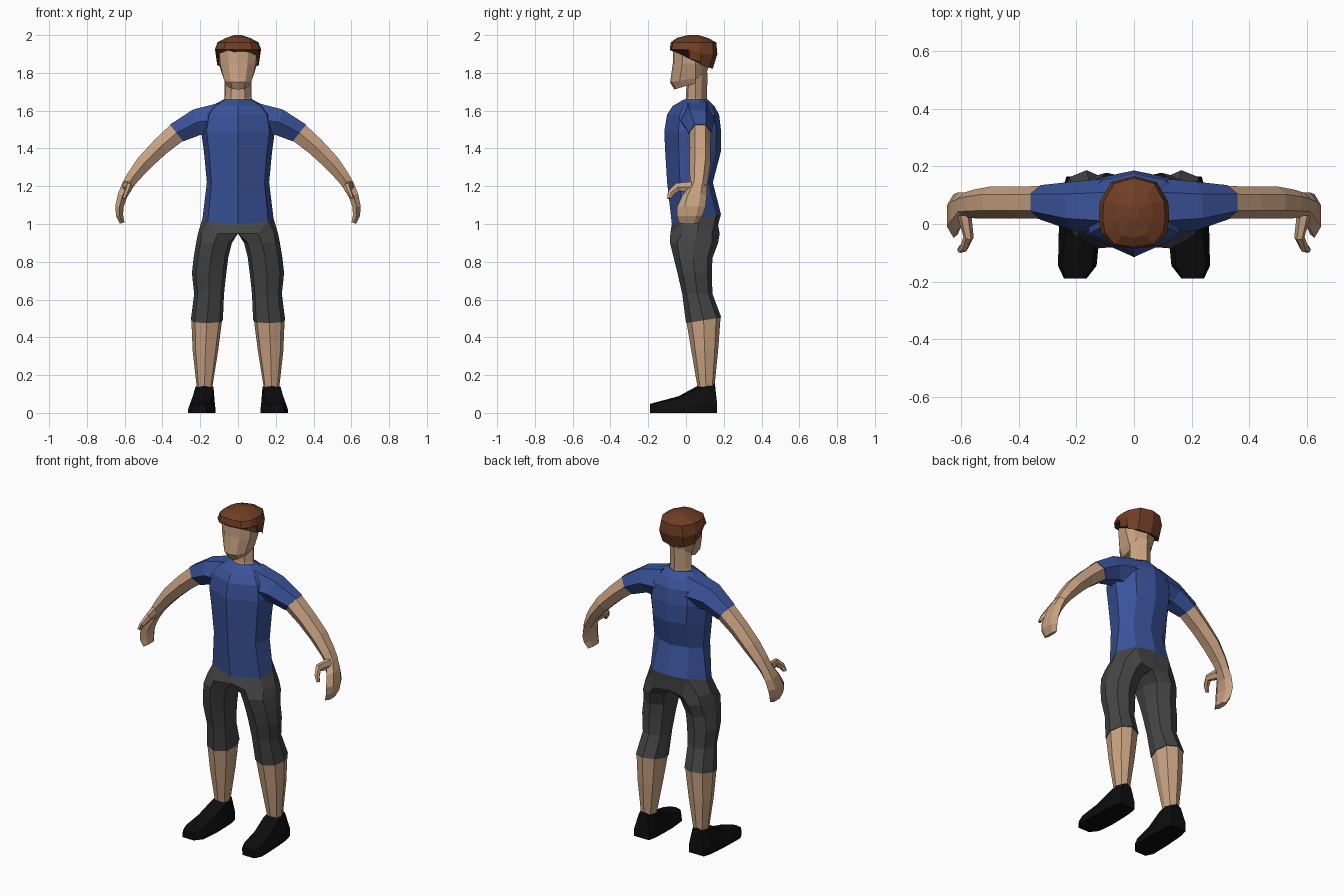
import bpy, bmesh, math
from mathutils import Vector


def material(name, rgb):
    m = bpy.data.materials.new(name)
    m.diffuse_color = (*rgb, 1)
    return m


SKIN = material("skin", (0.58, 0.36, 0.22))
SHIRT = material("blue cloth", (0.042, 0.085, 0.32))
SHORTS = material("grey cloth", (0.06, 0.06, 0.06))
SHOE = material("black leather", (0.004, 0.004, 0.004))
HAIR = material("brown hair", (0.16, 0.048, 0.018))


def loft(name, rings, mat, closed=True):
    """Skin a stack of rings on the +x side, cap it and mirror it across x = 0."""
    bm = bmesh.new()
    rows = [[bm.verts.new(p) for p in r] for r in rings]
    n = len(rows[0])

    def face(vs):
        if any(abs(v.co.x) > 1e-4 for v in vs):
            bm.faces.new(vs)

    for a, b in zip(rows, rows[1:]):
        for i in range(n if closed else n - 1):
            j = (i + 1) % n
            face((a[i], a[j], b[j], b[i]))
    face(rows[0][::-1])
    face(rows[-1])
    bmesh.ops.mirror(bm, geom=bm.verts[:] + bm.edges[:] + bm.faces[:],
                     axis='X', merge_dist=0.0005)
    bmesh.ops.remove_doubles(bm, verts=bm.verts[:], dist=0.0002)
    bmesh.ops.recalc_face_normals(bm, faces=bm.faces[:])
    me = bpy.data.meshes.new(name)
    bm.to_mesh(me)
    bm.free()
    me.materials.append(mat)
    ob = bpy.data.objects.new(name, me)
    bpy.context.collection.objects.link(ob)
    return ob


def hexring(c, d, thick, wide, u=(0, 1, 0)):
    """Six-sided ring round c, across direction d, with points at +-u."""
    d, u = Vector(d).normalized(), Vector(u)
    n = d.cross(u).normalized()
    u = n.cross(d)
    return [Vector(c) + u * wide * math.cos(k * math.pi / 3)
            + n * thick * 1.15 * math.sin(k * math.pi / 3) for k in range(6)]


# shirt body: half sections from front ridge to back ridge
def body(z, w, yf, yb, tilt=0.0):
    pts = [(0, yf), (0.85 * w, yf + 0.4 * (0.07 - yf)), (w, 0.07),
           (0.62 * w, yb - 0.025), (0, yb)]
    return [(x, y, z + tilt * y) for x, y in pts]


hem = body(1.015, 0.188, -0.075, 0.185, 0.2)
loft("shirt_body", [hem, body(1.22, 0.165, -0.10, 0.142), body(1.38, 0.18, -0.11, 0.184),
                    body(1.49, 0.195, -0.115, 0.186), body(1.58, 0.18, -0.10, 0.175),
                    body(1.625, 0.14, -0.07, 0.15), body(1.66, 0.075, -0.01, 0.115)],
     SHIRT, closed=False)

# sleeves
CUFF = ((0.325, 0.075, 1.482), (0.75, 0, -0.6))
loft("sleeves", [hexring((0.08, 0.06, 1.555), (1, 0, -0.1), 0.09, 0.10),
                 hexring((0.215, 0.062, 1.54), (1, 0, -0.35), 0.07, 0.085),
                 hexring(*CUFF, 0.057, 0.06)], SHIRT)

# bare arms
loft("arms", [hexring(*CUFF, 0.054, 0.057),
              hexring((0.41, 0.075, 1.41), (0.75, 0, -0.65), 0.048, 0.055),
              hexring((0.495, 0.075, 1.325), (0.65, 0, -0.75), 0.043, 0.056),
              hexring((0.555, 0.07, 1.25), (0.6, 0, -0.8), 0.035, 0.05),
              hexring((0.588, 0.065, 1.2), (0.5, 0, -0.9), 0.03, 0.045)], SKIN)

# hands and thumbs
loft("hands", [hexring((0.585, 0.065, 1.205), (0.5, 0, -0.9), 0.03, 0.045),
               hexring((0.612, 0.045, 1.15), (0.4, 0, -0.9), 0.026, 0.065),
               hexring((0.628, 0.028, 1.09), (0.1, 0, -1), 0.022, 0.075),
               hexring((0.627, 0.02, 1.045), (-0.15, 0, -1), 0.019, 0.068),
               hexring((0.613, 0.015, 1.005), (-0.3, 0, -1), 0.013, 0.052)], SKIN)
loft("thumbs", [hexring((0.59, 0.03, 1.195), (0, -1, 0), 0.03, 0.025, (1, 0, 0)),
                hexring((0.575, -0.045, 1.195), (0.1, -1, -0.4), 0.022, 0.018, (1, 0, 0)),
                hexring((0.59, -0.08, 1.165), (0.3, -0.6, -0.8), 0.017, 0.015, (1, 0, 0)),
                hexring((0.605, -0.09, 1.135), (0.3, -0.2, -1), 0.01, 0.01, (1, 0, 0))], SKIN)


# legs: eight-sided sections inside a box, heights tilting with depth
def leg(z, x0, x1, y0, y1, tilt=0.0):
    w, d = x1 - x0, y1 - y0
    pts = [(0, 0.5), (0.1, 0.15), (0.5, 0), (0.88, 0.15),
           (1, 0.5), (0.85, 0.87), (0.5, 1), (0.12, 0.85)]
    return [(x0 + a * w, y0 + b * d, z + tilt * b) for a, b in pts]


def pelvis(z, w, yf, yb, tilt=0.0):
    h = body(z, w, yf, yb, tilt)
    mid = (h[0][1] + h[4][1]) / 2
    return [(0, mid, z + tilt * mid), h[0], h[1], h[1], h[2], h[3], h[3], h[4]]


def hips(z, w, yf, yb):
    return [(0, 0.05, z), (0, yf + 0.025, z), (0.5 * w, yf, z), (0.9 * w, yf + 0.06, z),
            (w, 0.06, z), (0.85 * w, yb - 0.04, z), (0.45 * w, yb, z), (0, yb - 0.02, z)]


knee = leg(0.475, 0.08, 0.25, 0.0, 0.187, 0.03)
loft("shorts", [pelvis(1.015, 0.188, -0.075, 0.185, 0.2),
                hips(0.95, 0.212, -0.083, 0.178),
                leg(0.90, 0.032, 0.222, -0.085, 0.17),
                leg(0.82, 0.052, 0.235, -0.065, 0.14),
                leg(0.74, 0.062, 0.244, -0.045, 0.137),
                leg(0.63, 0.074, 0.232, -0.02, 0.14), knee], SHORTS)
loft("lower_legs", [leg(0.478, 0.084, 0.247, 0.003, 0.183, 0.03),
                    leg(0.33, 0.105, 0.24, 0.028, 0.17),
                    leg(0.13, 0.137, 0.218, 0.062, 0.15)], SKIN)


# shoes: sections from heel to toe
def shoe(y, x0, x1, t0, t1, h, back=0.0):
    m = (t0 + t1) / 2
    return [(x0, y, 0), (x1, y, 0), (x1, y, 0.3 * h), (t1, y - back, 0.9 * h),
            (m, y - back, h), (t0, y - back, 0.9 * h), (x0, y, 0.3 * h)]


loft("shoes", [shoe(0.165, 0.135, 0.235, 0.15, 0.21, 0.155, 0.012),
               shoe(0.115, 0.125, 0.25, 0.13, 0.225, 0.155),
               shoe(0.06, 0.122, 0.256, 0.132, 0.225, 0.142),
               shoe(-0.04, 0.12, 0.262, 0.14, 0.24, 0.088),
               shoe(-0.145, 0.13, 0.264, 0.145, 0.25, 0.06),
               shoe(-0.19, 0.165, 0.243, 0.17, 0.238, 0.048)], SHOE)


# head and neck: half sections
def skull(z, w, yf, yb, tilt=0.0):
    pts = [(0, yf), (0.5 * w, yf + 0.01), (0.93 * w, yf + 0.05),
           (w, 0.05), (0.72 * w, yb - 0.03), (0, yb)]
    return [(x, y, z + tilt * (y - yf)) for x, y in pts]


loft("neck", [skull(1.62, 0.082, -0.01, 0.115), skull(1.67, 0.072, 0.0, 0.11),
              skull(1.80, 0.07, 0.005, 0.115)], SKIN, closed=False)
loft("head", [skull(1.712, 0.06, -0.062, 0.09, 0.3), skull(1.75, 0.078, -0.084, 0.105, 0.18),
              skull(1.85, 0.102, -0.07, 0.125), skull(1.94, 0.107, -0.067, 0.14)],
     SKIN, closed=False)


# hair: stepped lower edge, short at the brow and long at the nape
def hair(zs, w, yf, yb):
    pts = [(0, yf), (0.62 * w, yf + 0.01), (0.93 * w, yf + 0.05), (w, 0.01), (w, 0.018),
           (0.98 * w, 0.07), (0.97 * w, 0.078), (0.65 * w, yb - 0.02), (0, yb)]
    return [(x, min(y, yb), z) for (x, y), z in zip(pts, zs)]


loft("hair", [hair((1.92, 1.92, 1.92, 1.915, 1.875, 1.86, 1.84, 1.828, 1.822), 0.113, -0.083, 0.142),
              hair((1.925,) * 4 + (1.92, 1.91, 1.9, 1.9, 1.9), 0.122, -0.086, 0.166),
              hair((1.962,) * 9, 0.108, -0.08, 0.16),
              hair((1.985,) * 9, 0.065, -0.048, 0.115),
              [(x * 0.3, 0.04 + (y - 0.04) * 0.4, 2.0)
               for x, y, z in hair((2.0,) * 9, 0.065, -0.03, 0.105)]],
     HAIR, closed=False)
